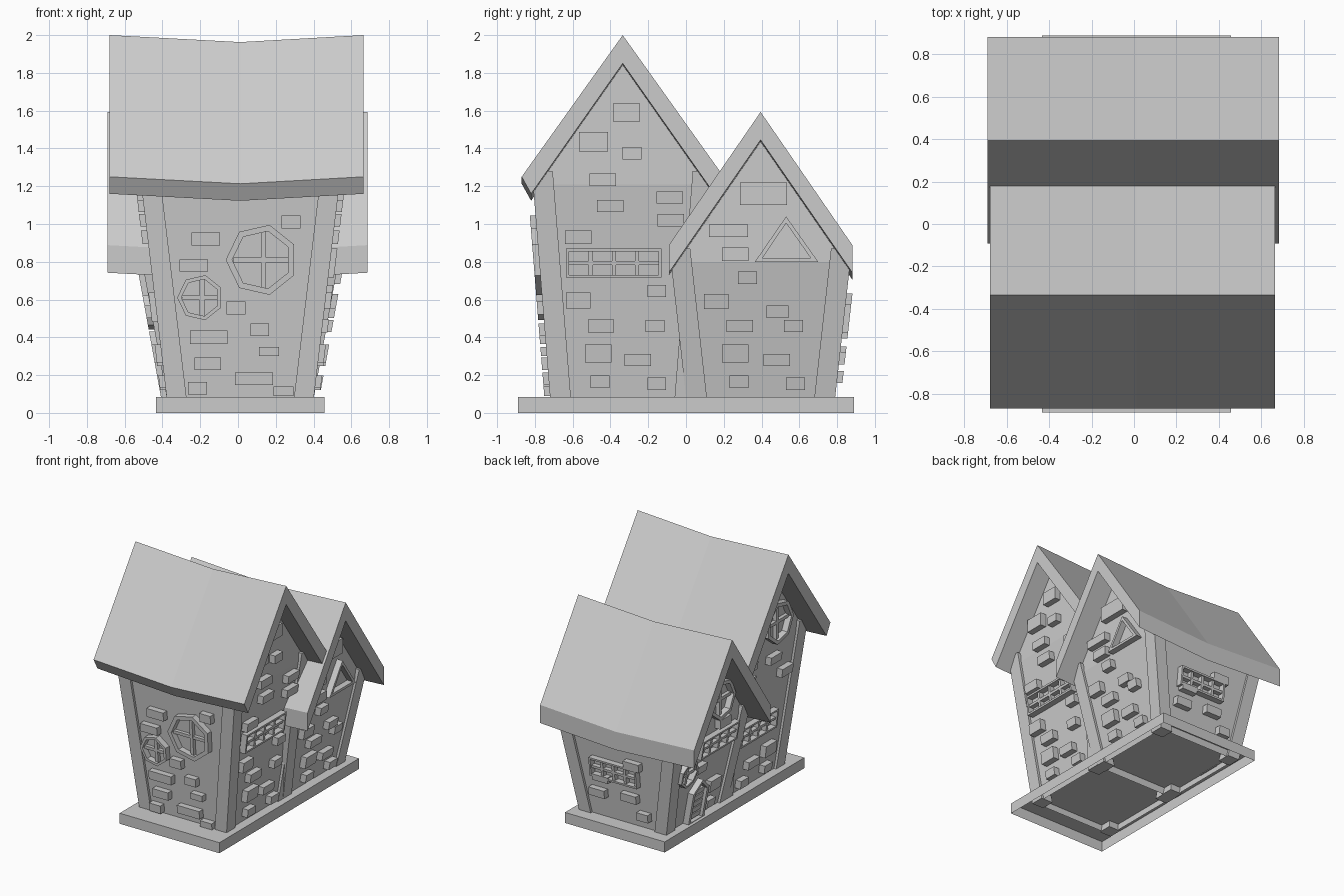
import bpy, bmesh, math
from mathutils import Vector

if "Cube" in bpy.data.objects:
    bpy.data.objects.remove(bpy.data.objects["Cube"])

grey = bpy.data.materials.new("plain grey")
grey.diffuse_color = (0.6, 0.6, 0.6, 1)
grey.use_nodes = True
grey.node_tree.nodes["Principled BSDF"].inputs["Base Color"].default_value = grey.diffuse_color
CX = 0.012      # centre line of the walls
Z0 = 0.085      # top of the plinth

# Each house: middle y, eave height, half sizes at the bottom and at the eave, gable peak
TALL = dict(cy=-0.335, zt=1.21, bx=0.39, tx=0.525, by=0.385, ty=0.475, peak=1.87)
LOW = dict(cy=0.395, zt=0.80, bx=0.39, tx=0.52, by=0.395, ty=0.475, peak=1.465)


def finish(name, bm):
    bmesh.ops.recalc_face_normals(bm, faces=bm.faces)
    me = bpy.data.meshes.new(name)
    bm.to_mesh(me)
    bm.free()
    me.materials.append(grey)
    ob = bpy.data.objects.new(name, me)
    bpy.context.collection.objects.link(ob)
    return ob


def half(h, z, cap=True):
    t = (z - Z0) / (h["zt"] - Z0)
    if cap:
        t = min(t, 1)
    return h["bx"] + (h["tx"] - h["bx"]) * t, h["by"] + (h["ty"] - h["by"]) * t


def on_wall(h, side, u, z, d):
    """Point on a leaning wall; u is x (front, back) or y (left, right), d is outward."""
    hx, hy = half(h, z)
    d -= 0.02
    if side in ("front", "back"):
        s = -1 if side == "front" else 1
        return Vector((u, h["cy"] + s * (hy + d), z))
    s = -1 if side == "left" else 1
    return Vector((CX + s * (hx + d), u, z))


def loft(bm, loops, caps=True):
    """Skin a row of equal point loops."""
    rows = [[bm.verts.new(p) for p in lp] for lp in loops]
    n = len(rows[0])
    for a, b in zip(rows, rows[1:]):
        for i in range(n):
            j = (i + 1) % n
            bm.faces.new((a[i], a[j], b[j], b[i]))
    if caps:
        bm.faces.new(rows[0])
        bm.faces.new(rows[-1])
    else:
        for i in range(n):
            j = (i + 1) % n
            bm.faces.new((rows[-1][i], rows[-1][j], rows[0][j], rows[0][i]))


def plate(bm, h, side, pts, d):
    loft(bm, [[on_wall(h, side, u, z, k) for u, z in pts] for k in (-0.02, d)])


def ring(bm, h, side, outer, inner, d):
    at = lambda pts, k: [on_wall(h, side, u, z, k) for u, z in pts]
    loft(bm, [at(outer, -0.01), at(outer, d), at(inner, d), at(inner, -0.01)], False)


def rect(u, z, w, t):
    return [(u - w / 2, z - t / 2), (u + w / 2, z - t / 2), (u + w / 2, z + t / 2), (u - w / 2, z + t / 2)]


def ngon(u, z, r, n, start):
    return [(u + r * math.cos(start + 2 * math.pi * i / n),
             z + r * math.sin(start + 2 * math.pi * i / n)) for i in range(n)]


def round_window(name, h, side, u, z, r):
    bm = bmesh.new()
    ring(bm, h, side, ngon(u, z, r, 7, math.pi), ngon(u, z, r * 0.82, 7, math.pi), 0.05)
    plate(bm, h, side, rect(u + 0.01, z, 0.025, r * 1.62), 0.03)
    plate(bm, h, side, rect(u, z, r * 1.58, 0.025), 0.028)
    finish(name, bm)


def pane_window(name, h, side, u, z, w=0.505, t=0.155):
    bm = bmesh.new()
    ring(bm, h, side, rect(u, z, w, t), rect(u, z, w - 0.03, t - 0.03), 0.05)
    for i in (-1, 0, 1):
        plate(bm, h, side, rect(u + i * w * 0.242, z, 0.022, t - 0.02), 0.04)
    plate(bm, h, side, rect(u, z, w - 0.02, 0.02), 0.038)
    finish(name, bm)


def bricks(name, h, side, rows, skip=()):
    bm = bmesh.new()
    for u, z, w, t in rows:
        if not any(abs(u - a) < (w + b) / 2 and abs(z - c) < (t + e) / 2 for a, c, b, e in skip):
            plate(bm, h, side, rect(u, z, w, t), 0.05)
    finish(name, bm)


# Plinth, open underneath
bm = bmesh.new()
bmesh.ops.create_cube(bm, size=1)
for v in bm.verts:
    v.co = Vector((CX + v.co.x * 0.89, v.co.y * 1.78, (v.co.z + 0.5) * Z0))
bmesh.ops.delete(bm, geom=[f for f in bm.faces if f.calc_center_median().z < 0.01], context='FACES_ONLY')
finish("plinth", bm)


def house(name, h):
    # Leaning walls with gables, hollow and open at the bottom
    bm = bmesh.new()
    sgn = [(-1, -1), (1, -1), (1, 1), (-1, 1)]
    rows = []
    for z in (0.03, h["zt"]):
        hx, hy = half(h, z)
        rows.append([bm.verts.new((CX + a * (hx - 0.02), h["cy"] + b * (hy - 0.02), z)) for a, b in sgn])
    lo, up = rows
    for i in range(4):
        bm.faces.new((lo[i], lo[(i + 1) % 4], up[(i + 1) % 4], up[i]))
    tip = [bm.verts.new((CX + s * (h["tx"] - 0.02), h["cy"], h["peak"])) for s in (-1, 1)]
    bm.faces.new((up[0], up[3], tip[0]))
    bm.faces.new((up[1], up[2], tip[1]))
    bm.faces.new((up[0], up[1], tip[1], tip[0]))
    bm.faces.new((up[3], up[2], tip[1], tip[0]))
    finish(name + "_walls", bm)
    # Corner posts
    bm = bmesh.new()
    for a, b in sgn:
        loops = []
        for z in (0.03, h["zt"] + 0.07):
            hx, hy = half(h, z, False)
            loops.append([(CX + a * (hx - i), h["cy"] + b * (hy - j), z)
                          for i, j in ((0, 0), (0.105, 0), (0.105, 0.11), (0, 0.11))])
        loft(bm, loops)
    finish(name + "_corner_posts", bm)


def roof(name, cy, half_section, x0, x1):
    # Gabled slab whose ridge and eaves sag in the middle
    ridge, eave, lip, under = half_section
    prof = [ridge, eave, lip, under, (-lip[0], lip[1]), (-eave[0], eave[1])]
    bm = bmesh.new()
    loft(bm, [[(x, cy + y, z - sag) for y, z in prof] for x, sag in ((x0, 0), (CX, 0.037), (x1, 0))])
    finish(name, bm)


house("tall_house", TALL)
house("low_house", LOW)
roof("tall_roof", -0.335, [(0, 2.0), (-0.535, 1.25), (-0.485, 1.16), (0, 1.85)], -0.68, 0.665)
roof("low_roof", 0.395, [(0, 1.593), (-0.486, 0.888), (-0.486, 0.742), (0, 1.445)], -0.69, 0.685)

# Windows at the front and right
round_window("large_front_window", TALL, "front", 0.125, 0.81, 0.19)
round_window("small_front_window", TALL, "front", -0.2, 0.61, 0.122)
pane_window("right_pane_window", TALL, "right", -0.382, 0.793)
bm = bmesh.new()
ring(bm, LOW, "right", [(0.365, 0.80), (0.70, 0.80), (0.53, 1.04)],
     [(0.405, 0.82), (0.66, 0.82), (0.53, 1.005)], 0.05)
finish("triangle_window", bm)

# Windows at the left and back
round_window("tall_gable_window", TALL, "left", -0.43, 1.38, 0.17)
round_window("low_gable_window", LOW, "left", 0.29, 1.03, 0.16)
round_window("small_left_window", LOW, "left", 0.65, 0.55, 0.11)
pane_window("left_pane_window_tall", TALL, "left", -0.28, 0.56, 0.46)
pane_window("left_pane_window_low", LOW, "left", 0.3, 0.70, 0.46)
pane_window("back_pane_window", LOW, "back", 0.05, 0.5, 0.42)

# Door with a pointed top, on the left
bm = bmesh.new()
ring(bm, LOW, "left", [(0.35, 0.08), (0.55, 0.08), (0.55, 0.34), (0.45, 0.43), (0.35, 0.34)],
     [(0.375, 0.09), (0.525, 0.09), (0.525, 0.33), (0.45, 0.40), (0.375, 0.33)], 0.05)
for i in range(5):
    plate(bm, LOW, "left", rect(0.45, 0.12 + i * 0.05, 0.16, 0.04), 0.025)
finish("door", bm)

# Raised bricks: position along the wall, height, width, thickness
front_rows = [(-.17, .92, .15, .07), (.28, 1.01, .1, .07), (-.235, .78, .15, .065), (-.01, .555, .1, .07),
              (-.155, .4, .2, .07), (.115, .44, .1, .065), (.165, .325, .105, .05), (-.16, .26, .14, .065),
              (.085, .18, .2, .065), (-.215, .13, .1, .065), (.24, .115, .105, .05)]
tall_rows = [(-.315, 1.59, .14, .1), (-.49, 1.435, .155, .105), (-.285, 1.375, .1, .065), (-.44, 1.235, .14, .065),
             (-.4, 1.095, .14, .065), (-.085, 1.14, .14, .065), (-.08, 1.02, .14, .065), (-.57, .93, .14, .07),
             (-.57, .595, .13, .085), (-.155, .645, .1, .065), (-.45, .46, .14, .07), (-.165, .46, .1, .065),
             (-.465, .315, .14, .095), (-.255, .28, .14, .065), (-.455, .165, .1, .065), (-.155, .155, .1, .065)]
low_rows = [(.41, 1.16, .25, .12), (.225, .965, .205, .065), (.26, .84, .14, .07), (.325, .715, .1, .065),
            (.16, .59, .13, .08), (.485, .535, .115, .065), (.285, .46, .14, .065), (.57, .46, .1, .065),
            (.26, .315, .14, .095), (.48, .28, .14, .065), (.28, .165, .1, .065), (.58, .155, .1, .065)]
back_rows = [(-.075, .32, .14, .065), (.21, .29, .14, .065), (-.19, .19, .1, .065),
             (.17, .42, .14, .05), (-.12, .6, .14, .065)]
bricks("front_bricks", TALL, "front", front_rows)
bricks("right_bricks_tall", TALL, "right", tall_rows)
bricks("right_bricks_low", LOW, "right", low_rows)
bricks("back_bricks", LOW, "back", back_rows)
# The left side repeats the right, leaving its own windows and door clear
bricks("left_bricks_tall", TALL, "left", tall_rows, [(-.43, 1.38, .3, .3), (-.28, .56, .46, .155)])
bricks("left_bricks_low", LOW, "left", low_rows,
       [(.29, 1.03, .3, .3), (.65, .55, .2, .2), (.3, .7, .46, .155), (.45, .25, .2, .36)])
